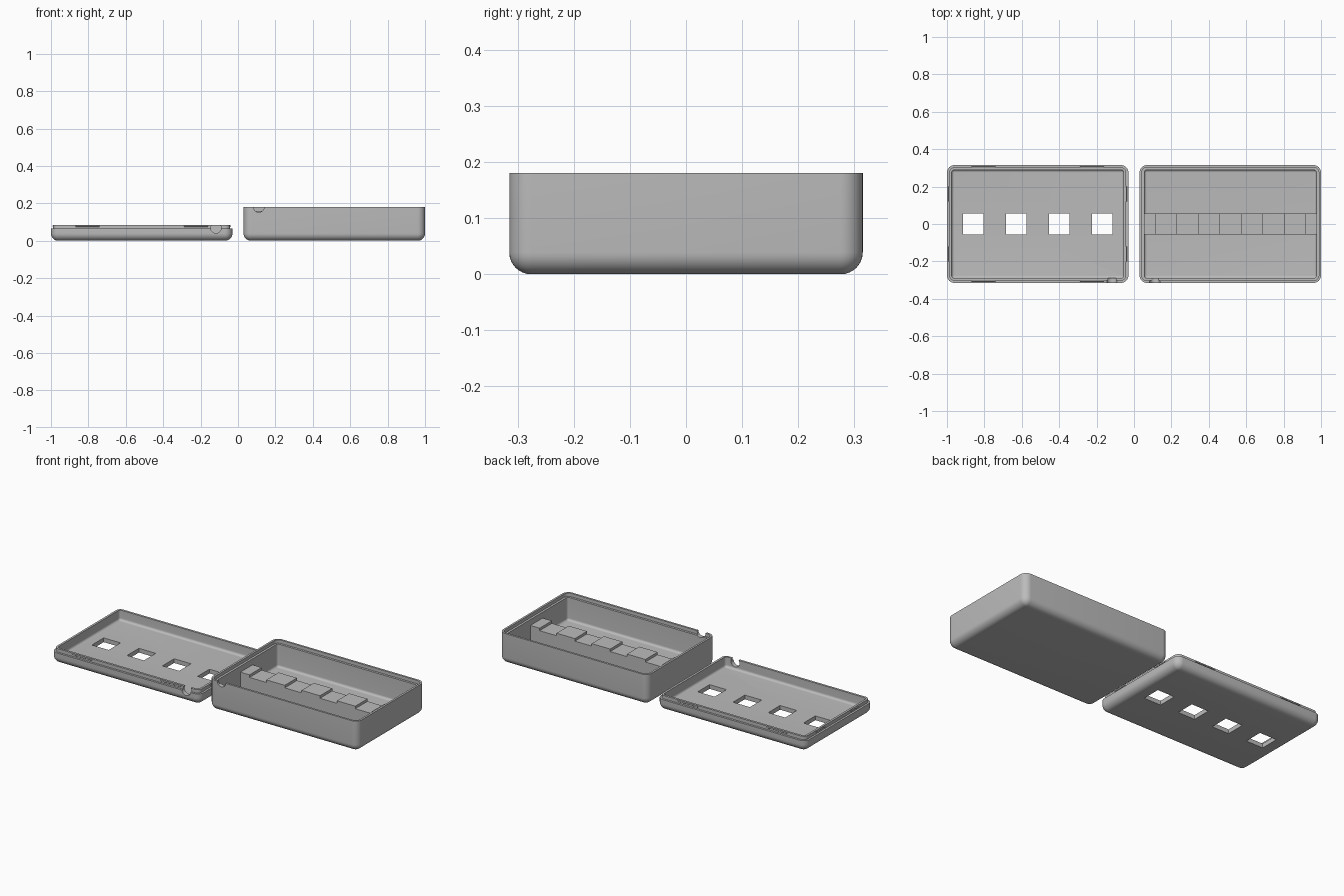
import bpy, bmesh, math
from mathutils import Vector

cube = bpy.data.objects.get("Cube")
if cube:
    bpy.data.objects.remove(cube, do_unlink=True)

grey = bpy.data.materials.new("plain grey")
grey.use_nodes = True
grey.diffuse_color = (0.5, 0.5, 0.5, 1)
grey.node_tree.nodes["Principled BSDF"].inputs["Base Color"].default_value = grey.diffuse_color

HX, HY, R = 0.485, 0.315, 0.04   # half sizes and corner radius of each shell
WALL, STEP = 0.025, 0.012        # wall thickness and rim step
BOX_X, LID_X = 0.515, -0.515
SPACING = 0.23
BOX_H, LID_H, LIP_H = 0.18, 0.065, 0.085
SLOTS = [(i - 1.5) * SPACING for i in range(4)]


def finish(name, bm):
    bmesh.ops.recalc_face_normals(bm, faces=bm.faces)
    mesh = bpy.data.meshes.new(name)
    bm.to_mesh(mesh)
    bm.free()
    obj = bpy.data.objects.new(name, mesh)
    bpy.context.collection.objects.link(obj)
    mesh.materials.append(grey)
    return obj


def block(name, center, size):
    bm = bmesh.new()
    bmesh.ops.create_cube(bm, size=1)
    for v in bm.verts:
        v.co = Vector(center) + Vector(a * b for a, b in zip(v.co, size))
    return finish(name, bm)


def rod(name, center, radius, length, axis):
    bm = bmesh.new()
    bmesh.ops.create_cone(bm, cap_ends=True, segments=24, radius1=radius,
                          radius2=radius, depth=length)
    turn = Vector((0, 0, 1)).rotation_difference(Vector(axis))
    for v in bm.verts:
        v.co = Vector(center) + turn @ v.co
    return finish(name, bm)


def cut(obj, cutter):
    cutter.hide_render = True
    mod = obj.modifiers.new("cut", 'BOOLEAN')
    mod.operation, mod.solver, mod.object = 'DIFFERENCE', 'EXACT', cutter
    bpy.context.view_layer.objects.active = obj
    bpy.ops.object.modifier_apply(modifier=mod.name)
    bpy.data.objects.remove(cutter, do_unlink=True)


def smooth(obj):
    bpy.ops.object.select_all(action='DESELECT')
    obj.select_set(True)
    bpy.context.view_layer.objects.active = obj
    bpy.ops.object.shade_smooth_by_angle(angle=math.radians(30))


def fillet(inset, floor, radius, steps=8):
    """Quarter round from the floor up to the wall, as (inset, height) pairs."""
    arc = [i / steps * math.pi / 2 for i in range(steps + 1)]
    return [(inset + radius * (1 - math.sin(a)), floor + radius * (1 - math.cos(a))) for a in arc]


def shell(name, cx, rim):
    """Loft rounded rectangles: outer skin, stepped rim, then the inside."""
    profile = fillet(0, 0, R - 0.001) + rim + fillet(WALL, WALL, R - WALL - 0.001)[::-1]
    bm = bmesh.new()
    loops = []
    for inset, z in profile:
        loop = []
        for q, (sx, sy) in enumerate([(1, 1), (-1, 1), (-1, -1), (1, -1)]):
            for k in range(9):
                a = (q + k / 8) * math.pi / 2
                loop.append(bm.verts.new((cx + sx * (HX - R) + (R - inset) * math.cos(a),
                                          sy * (HY - R) + (R - inset) * math.sin(a), z)))
        loops.append(loop)
    for low, high in zip(loops, loops[1:]):
        for i in range(len(low)):
            j = (i + 1) % len(low)
            bm.faces.new((low[i], low[j], high[j], high[i]))
    bm.faces.new(loops[0])
    bm.faces.new(loops[-1])
    return finish(name, bm)


# Deep box with a recess inside its rim and a cable notch in the front wall
box = shell("box", BOX_X, [(0, BOX_H), (STEP, BOX_H), (STEP, BOX_H - 0.02), (WALL, BOX_H - 0.02)])
cut(box, rod("cable_cutter", (0.112, -HY, BOX_H), 0.028, 0.1, (0, 1, 0)))
smooth(box)

# Shallow lid with a raised lip, four square windows and the matching notch
lid = shell("lid", LID_X, [(0, LID_H), (STEP, LID_H), (STEP, LIP_H), (WALL, LIP_H)])
for x in SLOTS:
    cut(lid, block("window_cutter", (LID_X + x, 0, 0.01), (0.11, 0.11, 0.1)))
cut(lid, rod("cable_cutter", (-0.118, -HY, LID_H + 0.003), 0.028, 0.1, (0, 1, 0)))
smooth(lid)

# Long support rail across the box, with a seat under each window
RAIL_H = 0.125
rail = block("support_rail", (BOX_X, 0, (RAIL_H + 0.02) / 2),
             (2 * (HX - WALL) + 0.01, 0.114, RAIL_H - 0.02))
for x in SLOTS:
    cut(rail, block("seat_cutter", (BOX_X + x, 0, RAIL_H), (0.11, 0.13, 0.03)))

# Thin snap ridges around the lip of the lid
for s in (-1, 1):
    for t in (-1, 1):
        rod("long_side_snap", (LID_X + 0.29 * t, s * (HY - STEP), 0.078), 0.004, 0.13, (1, 0, 0))
        rod("short_side_snap", (LID_X + s * (HX - STEP), 0.16 * t, 0.078), 0.004, 0.08, (0, 1, 0))
